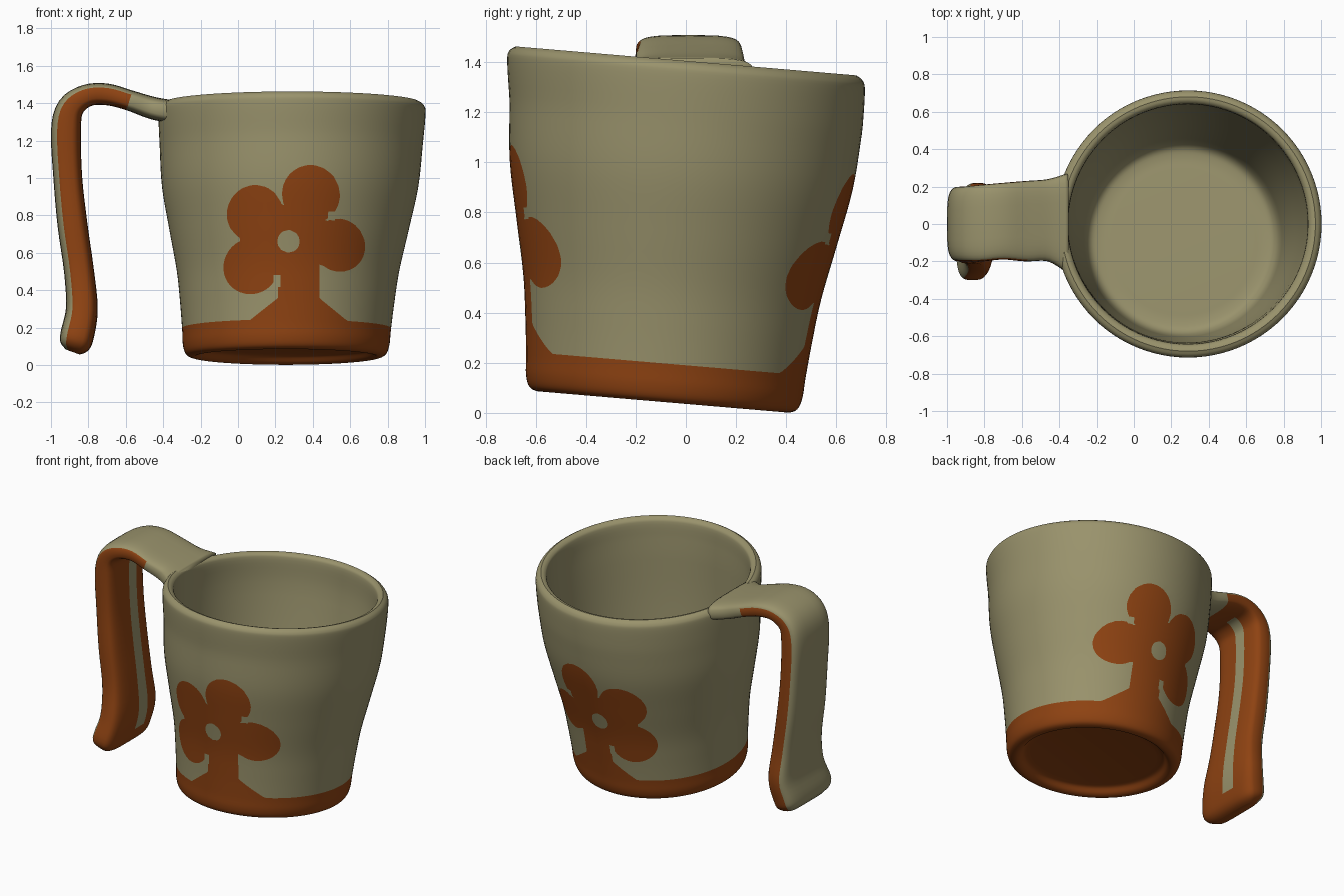
import bpy, bmesh, math
from mathutils import Vector

if "Cube" in bpy.data.objects:
    bpy.data.objects.remove(bpy.data.objects["Cube"])

TILT = 0.085          # the whole mug leans: height drops towards the back
SEGMENTS = 96


def material(name, rgb):
    m = bpy.data.materials.new(name)
    m.diffuse_color = (*rgb, 1)
    m.use_nodes = True
    m.node_tree.nodes["Principled BSDF"].inputs["Base Color"].default_value = m.diffuse_color
    return m


MATERIALS = [material("olive_clay", (0.32, 0.29, 0.15)),
             material("rust_glaze", (0.27, 0.055, 0.006))]


def smooth_keys(keys, steps):
    """Catmull-Rom interpolation through rows of numbers."""
    out = []
    for i in range(len(keys) - 1):
        p0, p1 = keys[max(i - 1, 0)], keys[i]
        p2, p3 = keys[i + 1], keys[min(i + 2, len(keys) - 1)]
        for s in range(steps):
            t = s / steps
            out.append([0.5 * (2 * b + (c - a) * t + (2 * a - 5 * b + 4 * c - d) * t * t
                               + (3 * b - a - 3 * c + d) * t ** 3)
                        for a, b, c, d in zip(p0, p1, p2, p3)])
    out.append(list(keys[-1]))
    return out


def loft(rings, cap_start, cap_end, colour=lambda k, i: 0):
    bm = bmesh.new()
    rows = [[bm.verts.new(p) for p in ring] for ring in rings]
    n = len(rows[0])
    for k in range(len(rows) - 1):
        a, b = rows[k], rows[k + 1]
        for i in range(n):
            j = (i + 1) % n
            bm.faces.new((a[i], a[j], b[j], b[i])).material_index = colour(k, i)
    if cap_start:
        bm.faces.new(rows[0][::-1])
    if cap_end:
        bm.faces.new(rows[-1]).material_index = colour(len(rows) - 1, n // 2)
    return bm


def paint(bm, shape):
    """Cut the mesh along shape = 0 and glaze the faces where it is positive."""
    bmesh.ops.triangulate(bm, faces=bm.faces[:])
    cuts = set()
    for e in list(bm.edges):
        a, b = e.verts
        inside = shape(a.co) > 0
        if inside != (shape(b.co) > 0):
            lo, hi = 0.0, 1.0
            for _ in range(12):
                mid = (lo + hi) / 2
                if (shape(a.co.lerp(b.co, mid)) > 0) == inside:
                    lo = mid
                else:
                    hi = mid
            cuts.add(bmesh.utils.edge_split(e, a, min(max(lo, 0.02), 0.98))[1])
    for f in list(bm.faces):
        pair = [v for v in f.verts if v in cuts]
        if len(pair) == 2:
            bmesh.utils.face_split(f, pair[0], pair[1])
    for f in bm.faces:
        f.material_index = int(shape(f.calc_center_median()) > 0)


def finish(name, bm):
    mesh = bpy.data.meshes.new(name)
    bm.to_mesh(mesh)
    bm.free()
    for m in MATERIALS:
        mesh.materials.append(m)
    for p in mesh.polygons:
        p.use_smooth = True
    obj = bpy.data.objects.new(name, mesh)
    bpy.context.collection.objects.link(obj)
    return obj


def mug_ring(r, h):
    """One leaning circle of the mug wall."""
    cx, cy = 0.255 + 0.025 * h, min(0.0, -0.095 + 0.08 * h)
    pts = []
    for i in range(SEGMENTS):
        a = 2 * math.pi * i / SEGMENTS
        x, y = cx + r * math.cos(a), cy + r * math.sin(a)
        pts.append(Vector((x, y, h - TILT * y)))
    return pts


def flower_and_band(p):
    """Foot band and flower, printed straight through front and back."""
    x, w = p.x, p.z + TILT * p.y + 0.055
    petals = [(0.39, 0.91, 0.155), (0.09, 0.81, 0.15), (0.07, 0.53, 0.148),
              (0.54, 0.645, 0.14), (0.29, 0.66, 0.19)]
    flower = max(r - math.hypot(x - cx, w - cz) for cx, cz, r in petals)
    stem = min(0.11 + 1.3 * max(0.0, 0.36 - w) - abs(x - 0.325), 0.6 - w)
    hole = math.hypot(x - 0.27, w - 0.66) - 0.06
    return max(0.245 - w, min(max(flower, stem), hole))


# Outside of the mug: recessed underside, foot, flared wall, rim
outside = [(0.40, 0.085), (0.44, 0.075), (0.47, 0.045), (0.50, 0.036), (0.535, 0.052),
           (0.552, 0.10), (0.558, 0.18), (0.573, 0.33), (0.595, 0.5), (0.64, 0.72),
           (0.685, 0.95), (0.703, 1.17), (0.714, 1.34), (0.706, 1.385), (0.68, 1.405)]
bm = loft([mug_ring(*k) for k in smooth_keys(outside, 5)], True, False)
paint(bm, flower_and_band)
finish("mug_outside", bm)

# Inside of the mug: rim, inner wall, floor
inside = [(0.68, 1.405), (0.655, 1.395), (0.642, 1.36), (0.635, 1.2), (0.60, 0.8),
          (0.54, 0.35), (0.52, 0.22), (0.49, 0.165), (0.44, 0.15), (0.38, 0.15)]
finish("mug_inside", loft([mug_ring(*k) for k in smooth_keys(inside, 4)], False, True))

# Handle: open strap from the rim, over a hump and down; x, z, half thickness, y low, y high
strap = [(-0.36, 1.355, 0.062, -0.26, 0.27), (-0.46, 1.375, 0.06, -0.20, 0.24),
         (-0.58, 1.415, 0.055, -0.20, 0.23), (-0.70, 1.447, 0.058, -0.19, 0.22),
         (-0.81, 1.440, 0.06, -0.20, 0.21), (-0.895, 1.375, 0.072, -0.20, 0.20),
         (-0.92, 1.25, 0.08, -0.20, 0.20), (-0.91, 1.00, 0.077, -0.20, 0.20),
         (-0.885, 0.75, 0.08, -0.21, 0.20), (-0.85, 0.50, 0.08, -0.22, 0.20),
         (-0.835, 0.30, 0.085, -0.26, 0.22), (-0.86, 0.16, 0.09, -0.30, 0.20),
         (-0.875, 0.10, 0.078, -0.28, 0.18), (-0.885, 0.07, 0.04, -0.22, 0.13)]
STEPS, SIDES = 4, 32
path = smooth_keys(strap, STEPS)


def rounded(c):
    return math.copysign(abs(c) ** 0.55, c)


rings = []
for k, (x, z, t, lo, hi) in enumerate(path):
    a, b = path[max(k - 1, 0)], path[min(k + 1, len(path) - 1)]
    run = Vector((b[0] - a[0], 0, b[1] - a[1])).normalized()
    out = Vector((run.z, 0, -run.x))
    centre = Vector((x, (lo + hi) / 2, z))
    ring = []
    for i in range(SIDES):
        ang = 2 * math.pi * i / SIDES
        ring.append(centre + out * t * rounded(math.cos(ang))
                    + Vector((0, (hi - lo) / 2 * rounded(math.sin(ang)), 0)))
    rings.append(ring)


def handle_colour(k, i):
    """Glaze the inner face and edges, leaving one bare stripe."""
    along = k / STEPS
    if along < 2 or not 7 <= i <= 25:
        return 0
    return 0 if i == 15 and 3.5 <= along < 10.7 else 1


finish("handle", loft(rings, True, True, handle_colour))
